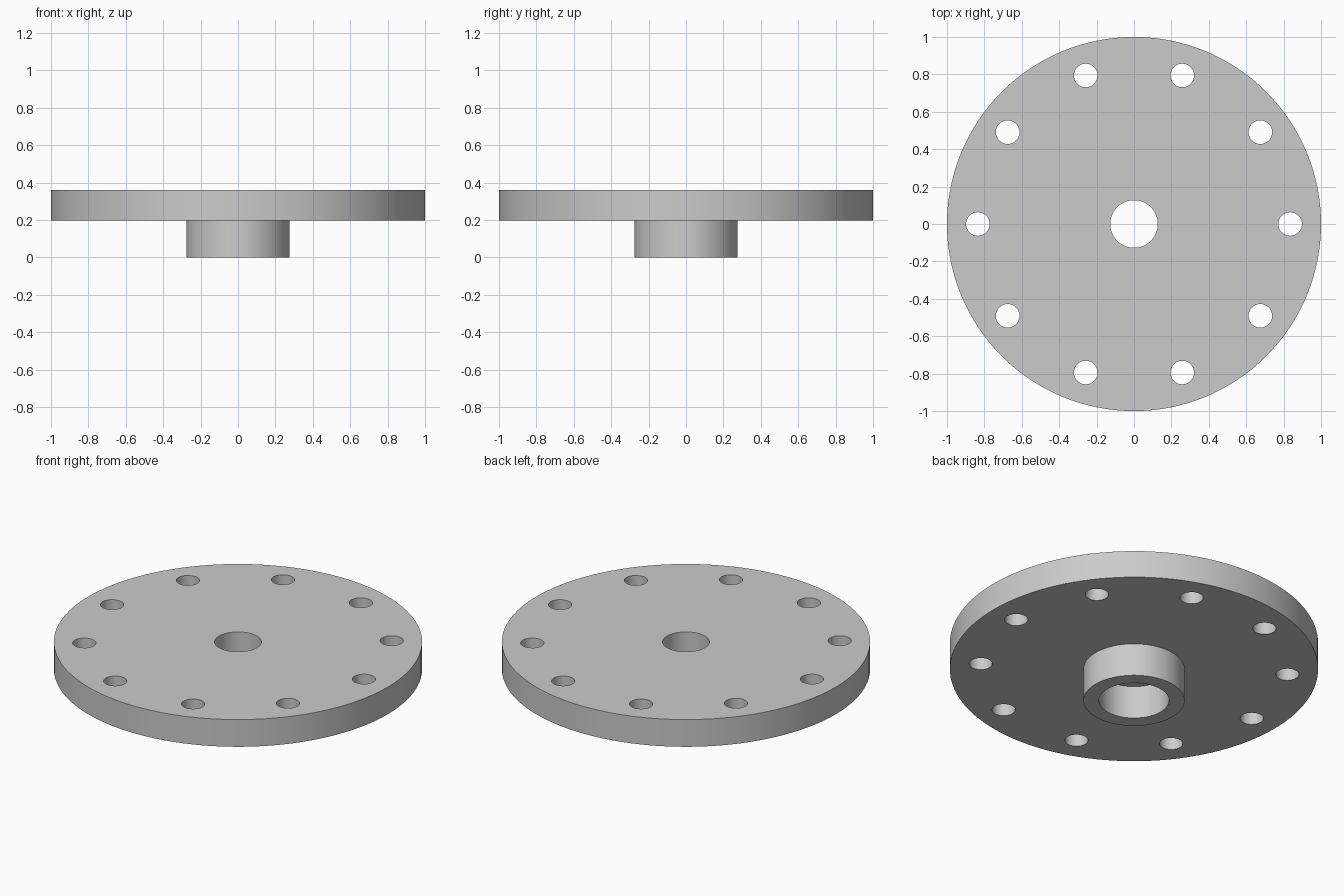
import bpy, bmesh
from math import cos, sin, tau

if "Cube" in bpy.data.objects:
    bpy.data.objects.remove(bpy.data.objects["Cube"])

SEGMENTS = 128
HOLES, HOLE_CIRCLE, HOLE_RADIUS = 10, 0.835, 0.063
PLATE_BOTTOM, PLATE_TOP = 0.197, 0.36


def make_object(name, bm):
    bmesh.ops.recalc_face_normals(bm, faces=bm.faces)
    mesh = bpy.data.meshes.new(name)
    bm.to_mesh(mesh)
    bm.free()
    obj = bpy.data.objects.new(name, mesh)
    bpy.context.collection.objects.link(obj)
    return obj


def lathe(bm, profile, segments, cx=0.0, cy=0.0):
    """Revolve a closed (radius, z) profile about a vertical axis."""
    rings = [[bm.verts.new((cx + r * cos(tau * i / segments),
                            cy + r * sin(tau * i / segments), z))
              for i in range(segments)] for r, z in profile]
    for a, b in zip(rings, rings[1:] + rings[:1]):
        for i in range(segments):
            j = (i + 1) % segments
            bm.faces.new((a[i], a[j], b[j], b[i]))


# Flange plate with stepped bore and hub underneath
bm = bmesh.new()
lathe(bm, [(0.127, PLATE_TOP), (0.127, PLATE_BOTTOM), (0.19, PLATE_BOTTOM),
           (0.19, 0), (0.275, 0), (0.275, PLATE_BOTTOM),
           (1, PLATE_BOTTOM), (1, PLATE_TOP)], SEGMENTS)
flange = make_object("hub_flange", bm)

# Bolt hole cutters, evenly spaced around the rim
bm = bmesh.new()
for k in range(HOLES):
    a = tau * k / HOLES
    ret = bmesh.ops.create_cone(bm, cap_ends=True, segments=48,
                                radius1=HOLE_RADIUS, radius2=HOLE_RADIUS, depth=0.4)
    bmesh.ops.translate(bm, verts=ret["verts"],
                        vec=(HOLE_CIRCLE * cos(a), HOLE_CIRCLE * sin(a), 0.28))
cutter = make_object("bolt_hole_cutter", bm)
cutter.hide_render = True

# Drill the holes, then discard the cutter
bpy.context.view_layer.objects.active = flange
flange.select_set(True)
cut = flange.modifiers.new("bolt_holes", "BOOLEAN")
cut.operation = "DIFFERENCE"
cut.solver = "EXACT"
cut.object = cutter
bpy.ops.object.modifier_apply(modifier=cut.name)
bpy.data.objects.remove(cutter)

# Round walls smooth, rims sharp
bpy.ops.object.shade_smooth_by_angle(angle=0.6)
